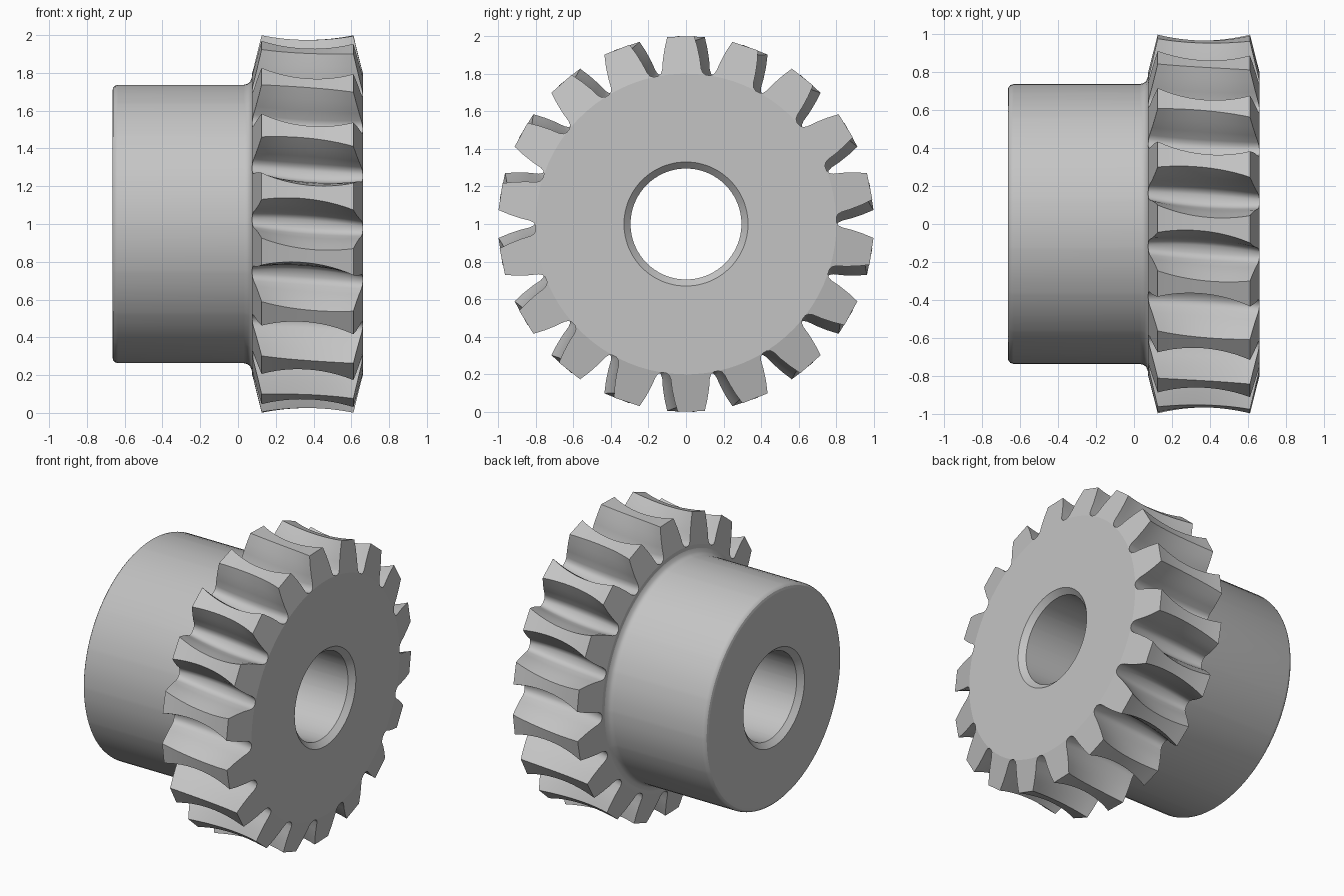
import bpy, bmesh
from math import sin, cos, pi, radians

cube = bpy.data.objects.get("Cube")
if cube:
    bpy.data.objects.remove(cube)

TEETH = 18
PITCH = 2 * pi / TEETH
RIM_X = 0.368                 # middle plane of the toothed rim
TWIST = radians(1.6)          # helix offset at each end of a tooth
STEPS = 12                    # stations across the rim

# Half tooth: (height fraction, half width at the end of the tooth)
FLANK = [(0, .128), (.05, .112), (.15, .104), (.4, .099), (.7, .088), (1, .072)]

# Lathe profile (x, radius): rim shoulder, hub, back face, bore, front face
BODY = [(.073, .775), (.064, .753), (.05, .742), (.03, .737),
        (-.635, .737), (-.651, .732), (-.661, .721), (-.665, .705),
        (-.665, .33), (-.63, .295), (.625, .295), (.66, .33)]

bm = bmesh.new()


def vert(x, r, a):
    return bm.verts.new((x, r * sin(a), 1 + r * cos(a)))


def rim_vert(u, r, a):
    """Point on the rim; u runs -1..1 across it, the ends taper toward the tips."""
    half = 0.293 - 0.25 * (r - 0.8)
    return vert(RIM_X + u * half, r, a - TWIST * u)


def bridge(loop_a, loop_b):
    n = len(loop_a)
    for i in range(n):
        j = (i + 1) % n
        bm.faces.new((loop_a[i], loop_a[j], loop_b[j], loop_b[i]))


def tooth_section(u, centre):
    """One tooth outline plus the groove point after it, throated at mid rim."""
    waist = 1 - u * u
    root, tip = 0.8 - 0.035 * waist, 1.0 - 0.025 * waist
    side = [(root + t * (tip - root), w - waist * (.015 + .02 * t)) for t, w in FLANK]
    points = [rim_vert(u, r, centre - w / r) for r, w in side]
    points += [rim_vert(u, r, centre + w / r) for r, w in reversed(side)]
    return points + [rim_vert(u, root, centre + PITCH / 2)]


# Toothed rim surface
stations = []
for k in range(STEPS + 1):
    u = -1 + 2 * k / STEPS
    stations.append([tooth_section(u, i * PITCH) for i in range(TEETH)])
loops = [[v for tooth in station for v in tooth] for station in stations]
for a, b in zip(loops, loops[1:]):
    bridge(a, b)


# Tooth end faces, and the root circle joining them to the body
def close_end(station, u):
    ring = []
    for i, pts in enumerate(station):
        outline, groove = pts[:-1], pts[-1]
        arc = [rim_vert(u, 0.8, i * PITCH + f * .08) for f in (-1, 0, 1)]
        bm.faces.new(outline + arc[::-1])
        ring += [outline[0]] + arc + [outline[-1], groove]
    return ring


back_ring = close_end(stations[0], -1)
front_ring = close_end(stations[-1], 1)

# Hub, bore and flat faces
angles = [i * PITCH + a for i in range(TEETH)
          for a in (-.16, -.08, 0, .08, .16, PITCH / 2)]
rings = [back_ring]
rings += [[vert(x, r, a) for a in angles] for x, r in BODY]
rings.append(front_ring)
for a, b in zip(rings, rings[1:]):
    bridge(a, b)

bmesh.ops.recalc_face_normals(bm, faces=bm.faces)
mesh = bpy.data.meshes.new("worm_wheel")
bm.to_mesh(mesh)
bm.free()
wheel = bpy.data.objects.new("worm_wheel", mesh)
bpy.context.collection.objects.link(wheel)

# Plain grey metal
grey = bpy.data.materials.new("machined_grey")
grey.use_nodes = True
colour = (0.55, 0.55, 0.55, 1)
grey.diffuse_color = colour
grey.node_tree.nodes["Principled BSDF"].inputs["Base Color"].default_value = colour
mesh.materials.append(grey)

# Smooth curved surfaces, flat end faces
bpy.ops.object.select_all(action='DESELECT')
wheel.select_set(True)
bpy.context.view_layer.objects.active = wheel
bpy.ops.object.shade_smooth_by_angle(angle=radians(32))
for face in mesh.polygons:
    if abs(face.normal.x) > 0.93:
        face.use_smooth = False
